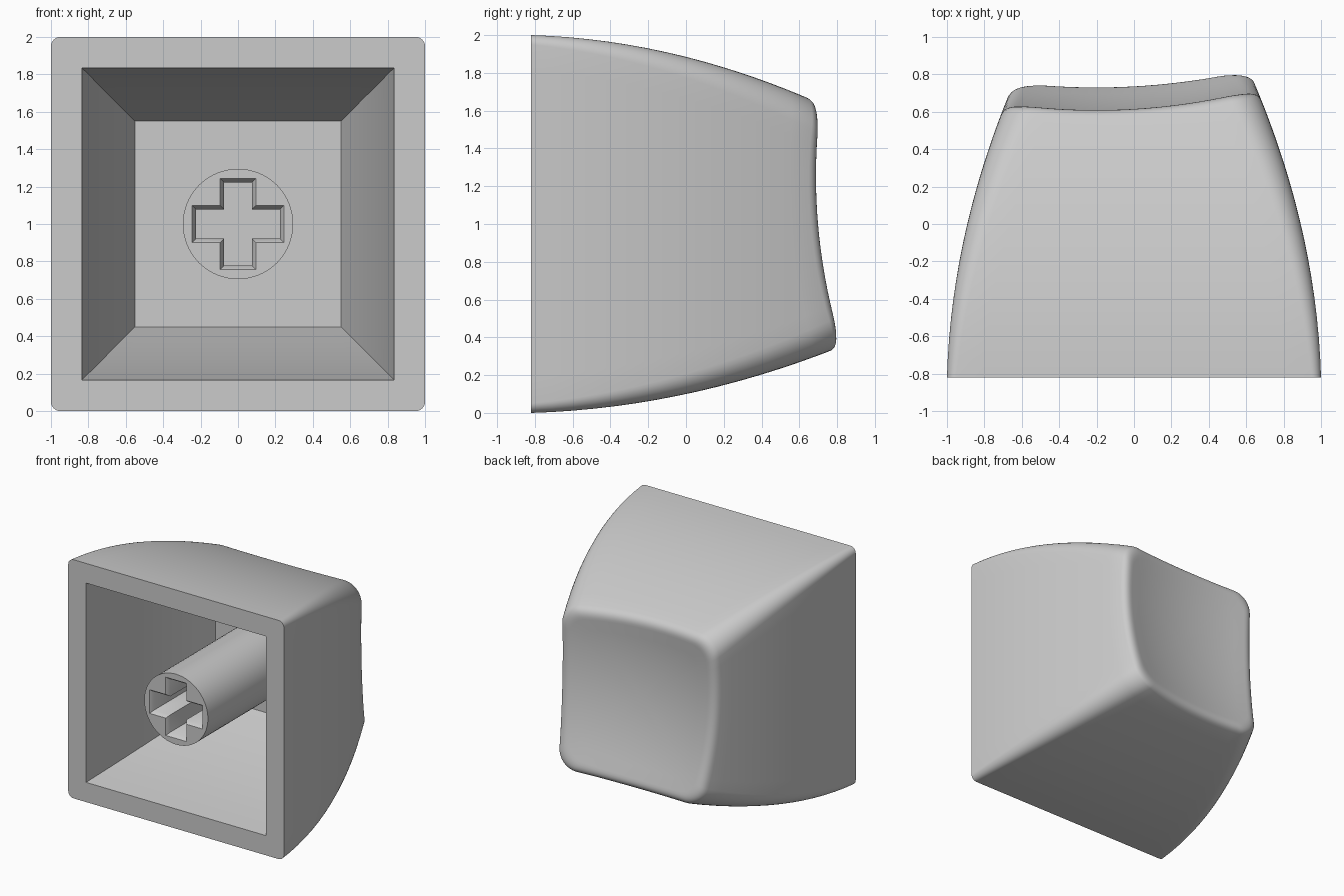
import bpy, bmesh, math
from mathutils import Vector

cube = bpy.data.objects.get("Cube")
if cube:
    bpy.data.objects.remove(cube, do_unlink=True)

FRONT = -0.82   # open end of the cap
FLOOR = 0.49    # end of the hollow
MID = 1.0       # height of the centre axis

grey = bpy.data.materials.new("plain grey plastic")
grey.use_nodes = True
colour = (0.6, 0.6, 0.6, 1)
grey.diffuse_color = colour
grey.node_tree.nodes["Principled BSDF"].inputs["Base Color"].default_value = colour


def dish(x, z):
    """Depth of the scooped, tilted finger surface."""
    return 0.583 + 0.16 * (x + 0.2) ** 2 + 0.19 * (z - 1.25) ** 2


def draw_in(y, slope, bulge):
    """How far a curved wall has drawn in at depth y."""
    s = y - FRONT
    return slope * s + bulge * s * s


def outer_size(y):
    """Half sizes of the outside: sideways, upward, downward."""
    return [1 - draw_in(y, 0.03, bulge) for bulge in (0.125, 0.135, 0.112)]


def hollow_size(y):
    return [0.835 - draw_in(y, 0.11, 0.082)] * 3


def outline(corner_steps=8, side_steps=14):
    """Rounded square as pairs: corner position and corner direction."""
    points = []
    for q in range(4):
        a0 = q * math.pi / 2
        corner = Vector((math.cos(a0 + math.pi / 4), math.sin(a0 + math.pi / 4))) * math.sqrt(2)
        following = Vector((-corner.y, corner.x))
        for k in range(corner_steps + 1):
            a = a0 + k / corner_steps * math.pi / 2
            points.append((corner, Vector((math.cos(a), math.sin(a)))))
        end = a0 + math.pi / 2
        for k in range(1, side_steps):
            points.append((corner.lerp(following, k / side_steps),
                           Vector((math.cos(end), math.sin(end)))))
    return points


def place(point, size, radius, y=None):
    """Outline point at depth y, or on the dish when no depth is given."""
    corner, direction = point
    side, up, down = size
    x = corner.x * (side - radius) + direction.x * radius
    z = MID + corner.y * ((up if corner.y > 0 else down) - radius) + direction.y * radius
    return Vector((x, dish(x, z) if y is None else y, z))


def bridge(bm, rings):
    for a, b in zip(rings, rings[1:]):
        n = len(a)
        for i in range(n):
            j = (i + 1) % n
            bm.faces.new((a[i], a[j], b[j], b[i]))


def finish(bm, name):
    bmesh.ops.remove_doubles(bm, verts=bm.verts, dist=0.0005)
    bmesh.ops.recalc_face_normals(bm, faces=bm.faces)
    mesh = bpy.data.meshes.new(name)
    bm.to_mesh(mesh)
    bm.free()
    mesh.materials.append(grey)
    obj = bpy.data.objects.new(name, mesh)
    bpy.context.collection.objects.link(obj)
    return obj


def activate(obj):
    bpy.ops.object.select_all(action='DESELECT')
    obj.select_set(True)
    bpy.context.view_layer.objects.active = obj


# Hollow, from its floor out to the mouth
points = outline()
loops = []
HOLLOW_STEPS = 6
for k in range(HOLLOW_STEPS + 1):
    y = FLOOR + (FRONT - FLOOR) * k / HOLLOW_STEPS
    loops.append([place(p, hollow_size(y), 0, y) for p in points])

# Front lip and curved outer walls
RIM, ROUND = 0.06, 0.16
tops = [place(p, (0.69, 0.69, 0.67), ROUND).y for p in points]
WALL_STEPS = 14
for k in range(WALL_STEPS + 1):
    t = k / WALL_STEPS
    ring = []
    for p, top in zip(points, tops):
        y = FRONT + t * (top - RIM - FRONT)
        ring.append(place(p, outer_size(y), 0.05 + (ROUND - 0.05) * t, y))
    loops.append(ring)

# Rounded rim
walls = loops[-1]
edge = [place(p, outer_size(top), ROUND) for p, top in zip(points, tops)]
inner = [place(p, [s - 0.07 for s in outer_size(top)], ROUND - 0.04)
         for p, top in zip(points, tops)]
RIM_STEPS = 7
for k in range(1, RIM_STEPS + 1):
    t = k / RIM_STEPS
    loops.append([a.lerp(b, t).lerp(b.lerp(c, t), t) for a, b, c in zip(walls, edge, inner)])

# Dished back
for scale in (0.85, 0.7, 0.55, 0.4, 0.25, 0.1):
    ring = []
    for p in inner:
        x, z = p.x * scale, MID + (p.z - MID) * scale
        ring.append(Vector((x, dish(x, z), z)))
    loops.append(ring)

bm = bmesh.new()
rings = [[bm.verts.new(co) for co in loop] for loop in loops]
bridge(bm, rings)
bm.faces.new(rings[0])
bm.faces.new(rings[-1])
cap = finish(bm, "cap_shell")

# Round stem from the floor of the hollow, flush with the mouth
bm = bmesh.new()
rings = []
for y in (FRONT, FLOOR + 0.03):
    rings.append([bm.verts.new((0.295 * math.cos(a), y, MID + 0.295 * math.sin(a)))
                  for a in (i * math.tau / 64 for i in range(64))])
bridge(bm, rings)
for ring in rings:
    bm.faces.new(ring)
stem = finish(bm, "stem")


# Cross socket with a bevelled mouth, cut into the stem
def cross(y, shrink):
    arm_x, arm_z = 0.245 - shrink, 0.243 - shrink
    bar_x, bar_z = 0.095 - shrink, 0.098 - shrink
    quarter = [(arm_x, bar_z), (bar_x, bar_z), (bar_x, arm_z)]
    shape = []
    for sx, sz in ((1, 1), (-1, 1), (-1, -1), (1, -1)):
        part = quarter if sx * sz > 0 else quarter[::-1]
        shape += [(sx * x, y, MID + sz * z) for x, z in part]
    return shape


bm = bmesh.new()
rings = [[bm.verts.new(co) for co in cross(FRONT + depth, shrink)]
         for depth, shrink in ((-0.02, -0.015), (0.03, 0.02), (0.5, 0.02))]
bridge(bm, rings)
bm.faces.new(rings[0])
bm.faces.new(rings[-1])
cutter = finish(bm, "socket_cutter")
cutter.hide_render = True

cut = stem.modifiers.new("socket", 'BOOLEAN')
cut.operation = 'DIFFERENCE'
cut.solver = 'EXACT'
cut.object = cutter
activate(stem)
bpy.ops.object.modifier_apply(modifier=cut.name)
bpy.data.objects.remove(cutter, do_unlink=True)

for obj in (cap, stem):
    activate(obj)
    bpy.ops.object.shade_smooth_by_angle(angle=math.radians(35))
